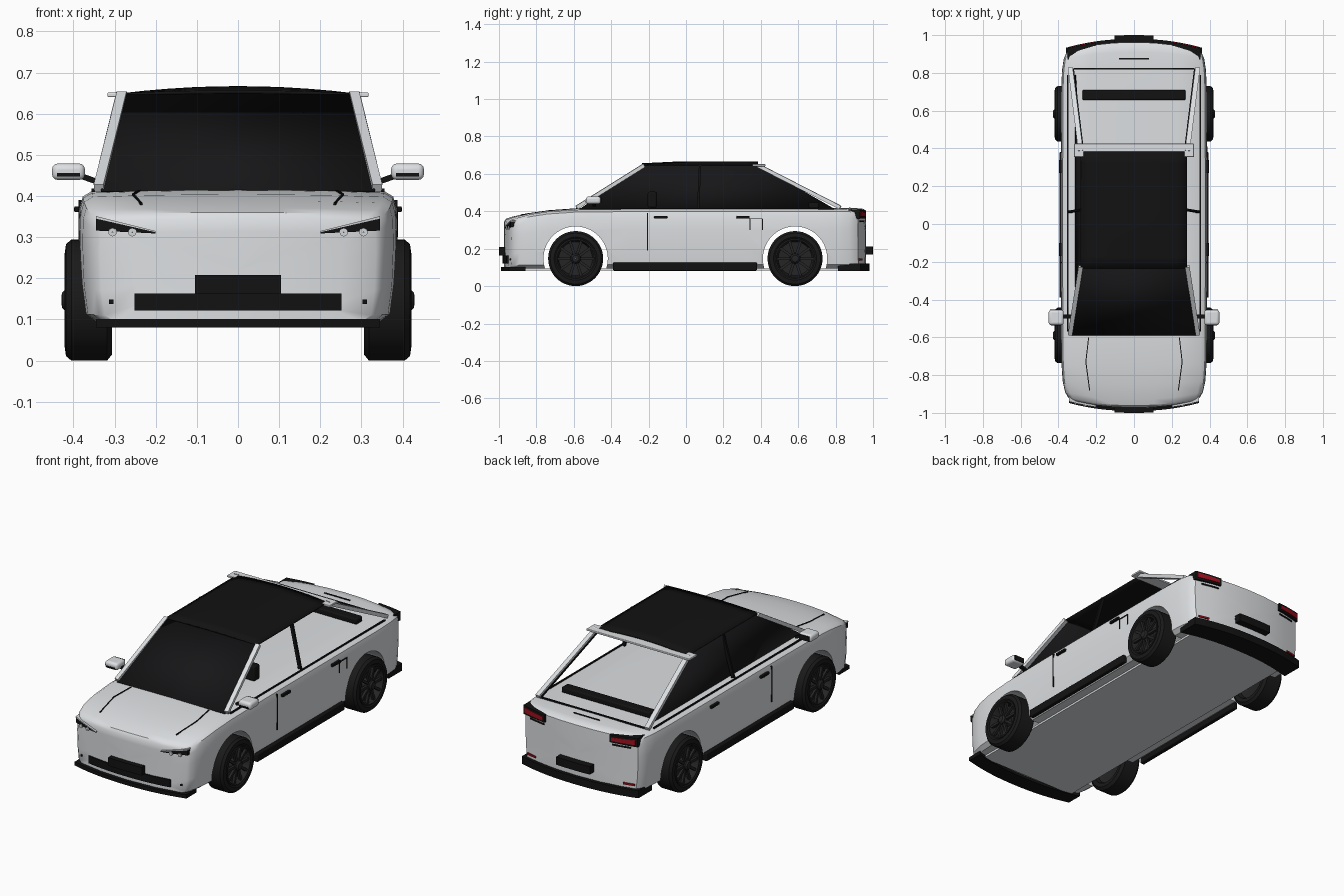
import bpy, bmesh, math
from mathutils import Vector, Matrix

if "Cube" in bpy.data.objects:
    bpy.data.objects.remove(bpy.data.objects["Cube"])


def material(name, c):
    m = bpy.data.materials.new(name)
    m.diffuse_color = (*c, 1)
    m.use_nodes = True
    m.node_tree.nodes["Principled BSDF"].inputs["Base Color"].default_value = m.diffuse_color
    return m


WHITE = material("body_white", (0.72, 0.74, 0.76))
BLACK = material("trim_black", (0.006, 0.006, 0.006))
GLASS = material("dark_glass", (0.008, 0.008, 0.009))
TYRE = material("tyre_black", (0.010, 0.010, 0.010))
RIM = material("rim_dark", (0.018, 0.018, 0.019))
RED = material("lamp_red", (0.35, 0.005, 0.012))
LAMP = material("lamp_clear", (0.65, 0.67, 0.69))


def mesh(name, verts, faces, mat):
    me = bpy.data.meshes.new(name)
    me.from_pydata([tuple(v) for v in verts], [], faces)
    bm = bmesh.new()
    bm.from_mesh(me)
    bmesh.ops.recalc_face_normals(bm, faces=bm.faces)
    bm.to_mesh(me)
    bm.free()
    me.materials.append(mat)
    ob = bpy.data.objects.new(name, me)
    bpy.context.collection.objects.link(ob)
    return ob


def box(name, c, s, mat, bevel=0):
    v = [(c[0] + i * s[0] / 2, c[1] + j * s[1] / 2, c[2] + k * s[2] / 2)
         for i in (-1, 1) for j in (-1, 1) for k in (-1, 1)]
    f = [(0, 1, 3, 2), (4, 6, 7, 5), (0, 4, 5, 1), (2, 3, 7, 6), (0, 2, 6, 4), (1, 5, 7, 3)]
    ob = mesh(name, v, f, mat)
    if bevel:
        b = ob.modifiers.new("bevel", 'BEVEL')
        b.width, b.segments = bevel, 3
    return ob


def revolve(name, profile, centre, mat, n=48):
    """Lathe an (x, radius) profile round the x axis."""
    v, f, m = [], [], len(profile)
    for i in range(n):
        a = 2 * math.pi * i / n
        v += [(centre[0] + x, centre[1] + r * math.cos(a), centre[2] + r * math.sin(a)) for x, r in profile]
    for i in range(n):
        j = (i + 1) % n
        f += [(i * m + k, i * m + k + 1, j * m + k + 1, j * m + k) for k in range(m - 1)]
    return mesh(name, v, f, mat)


def bar(name, p0, p1, w, h, mat):
    """Square bar between two points."""
    p0, p1 = Vector(p0), Vector(p1)
    d = (p1 - p0).normalized()
    up = Vector((0, 0, 1)) if abs(d.z) < 0.9 else Vector((0, 1, 0))
    a = d.cross(up).normalized()
    b = a.cross(d)
    v = [p + a * i * w / 2 + b * j * h / 2 for p in (p0, p1) for i, j in ((-1, -1), (1, -1), (1, 1), (-1, 1))]
    f = [(0, 1, 2, 3), (4, 7, 6, 5)] + [(i, (i + 1) % 4, 4 + (i + 1) % 4, 4 + i) for i in range(4)]
    return mesh(name, v, f, mat)


FRONT, REAR = -0.972, 0.962


def bend(x, y):
    """Rounds the plan of the nose and tail."""
    f = min(1, max(0, (abs(y) - 0.7) / 0.25)) ** 2
    return y - math.copysign(0.047 * (abs(x) / 0.36) ** 2.2 * f, y)


def strip(name, x0, x1, za, zb, end, out, depth, mat, n=12):
    """Slab following the curved nose (end=-1) or tail (end=1); za, zb are (low, high) at x0 and x1."""
    v, f = [], []
    for i in range(n + 1):
        t = i / n
        x = x0 + (x1 - x0) * t
        y = bend(x, FRONT if end < 0 else REAR) + end * out
        lo, hi = za[0] + (zb[0] - za[0]) * t, za[1] + (zb[1] - za[1]) * t
        v += [(x, y, lo), (x, y, hi), (x, y - end * depth, hi), (x, y - end * depth, lo)]
    for i in range(n):
        f += [(4 * i + k, 4 * i + (k + 1) % 4, 4 * i + 4 + (k + 1) % 4, 4 * i + 4 + k) for k in range(4)]
    f += [(0, 1, 2, 3), (4 * n, 4 * n + 3, 4 * n + 2, 4 * n + 1)]
    return mesh(name, v, f, mat)


# Body shell: lofted stations (y, half width, top), closed by shrinking end rings
ZB = 0.095
half = [(0, 0), (0.5, 0), (0.9, 0), (0.965, 0.06), (0.99, 0.3), (1, 0.65), (0.995, 0.85), (0.975, 0.94),
        (0.92, 0.98), (0.6, 0.993), (0.3, 0.998), (0, 1)]
ring = half + [(-x, z) for x, z in half[-2:0:-1]]
stations = [(FRONT, 0.335, 0.345), (-0.962, 0.35, 0.36), (-0.93, 0.365, 0.371), (-0.85, 0.378, 0.389),
            (-0.74, 0.384, 0.404), (-0.6, 0.386, 0.414), (-0.3, 0.387, 0.418), (0.3, 0.387, 0.418),
            (0.7, 0.386, 0.418), (0.83, 0.381, 0.418), (0.91, 0.372, 0.417), (0.948, 0.36, 0.413),
            (REAR, 0.348, 0.403)]
loft = [(*stations[0], s) for s in (0.01, 0.25, 0.5, 0.75)] + [(*s, 1) for s in stations]
loft += [(*stations[-1], s) for s in (0.75, 0.5, 0.25, 0.01)]
verts, faces, R = [], [], len(ring)
for y, w, zt, s in loft:
    zm, h = (ZB + zt) / 2, zt - ZB
    verts += [(x * w * s, bend(x * w * s, y), zm + (z - 0.5) * h * s) for x, z in ring]
for i in range(len(loft) - 1):
    faces += [(i * R + k, i * R + (k + 1) % R, (i + 1) * R + (k + 1) % R, (i + 1) * R + k) for k in range(R)]
faces += [tuple(range(R)), tuple(range(len(verts) - R, len(verts)))]
body = mesh("body_shell", verts, faces, WHITE)

# Wheel arches cut through the shell
WHEELS = (-0.59, 0.583)
for wy in WHEELS:
    cut = revolve("arch_cutter", [(-0.6, 0.0001), (-0.6, 0.172), (0.6, 0.172), (0.6, 0.0001)], (0, wy, 0.147), WHITE, 64)
    bm = bmesh.new()
    bm.from_mesh(cut.data)
    bmesh.ops.remove_doubles(bm, verts=bm.verts, dist=0.001)
    bm.to_mesh(cut.data)
    bm.free()
    mod = body.modifiers.new("arch", 'BOOLEAN')
    mod.operation, mod.object, mod.solver = 'DIFFERENCE', cut, 'EXACT'
    bpy.context.view_layer.objects.active = body
    bpy.ops.object.modifier_apply(modifier=mod.name)
    bpy.data.objects.remove(cut)
box("floor_plate", (0, 0, 0.089), (0.6, 1.76, 0.011), WHITE)

# Wheels: tyre, rim, spokes and hub
for wy in WHEELS:
    for s in (-1, 1):
        c = (0, wy, 0.147)
        revolve("tyre", [(s * x, r) for x, r in ((0.33, 0.1), (0.308, 0.11), (0.306, 0.132), (0.318, 0.147),
                (0.405, 0.147), (0.418, 0.136), (0.421, 0.115), (0.412, 0.104), (0.375, 0.1))], c, TYRE)
        revolve("rim", [(s * x, r) for x, r in ((0.33, 0.1), (0.34, 0.001), (0.375, 0.001), (0.38, 0.098),
                (0.418, 0.106), (0.42, 0.1), (0.405, 0.094), (0.38, 0.09))], c, RIM)
        revolve("wheel_hub", [(s * x, r) for x, r in ((0.375, 0.03), (0.42, 0.026), (0.428, 0.018), (0.429, 0.001))], c, RIM, 20)
        for k in range(10):
            a = 2 * math.pi * k / 10
            d = Vector((0, math.cos(a), math.sin(a)))
            o = Vector((s * 0.407, wy, 0.147))
            bar("wheel_spoke", o + d * 0.02, o + d * 0.1, 0.014, 0.014, RIM)

# Roof: crowned black panel
v, f, n = [], [], 10
for i in range(n + 1):
    for j in range(n + 1):
        u, t = -1 + 2 * i / n, j / n
        crown = 0.4 + 0.6 * min(1, t * 3)
        v.append((0.281 * u, -0.235 + 0.62 * t, 0.646 + 0.017 * (1 - u * u) * crown))
f = [(i * (n + 1) + j, (i + 1) * (n + 1) + j, (i + 1) * (n + 1) + j + 1, i * (n + 1) + j + 1)
     for i in range(n) for j in range(n)]
roof = mesh("roof_panel", v, f, BLACK)
sol = roof.modifiers.new("thick", 'SOLIDIFY')
sol.thickness, sol.offset = 0.008, 0

# Glass: windscreen and left side window
ws = mesh("windscreen", [(-0.333, -0.59, 0.412), (0.333, -0.59, 0.412), (0.281, -0.23, 0.648), (-0.281, -0.23, 0.648)],
          [(0, 1, 2, 3)], GLASS)
sg = mesh("left_side_glass", [(-0.31, -0.565, 0.415), (-0.31, 0.79, 0.415), (-0.281, 0.39, 0.645), (-0.281, -0.225, 0.645)],
          [(0, 1, 2, 3)], GLASS)
for g in (ws, sg):
    sol = g.modifiers.new("thick", 'SOLIDIFY')
    sol.thickness, sol.offset = 0.004, 0

# Rear roof spoiler, rear window frame and parcel shelf
box("rear_spoiler", (0, 0.39, 0.646), (0.635, 0.07, 0.011), WHITE, 0.003)
box("rear_window_seal", (0, 0.823, 0.42), (0.64, 0.008, 0.008), BLACK)
box("parcel_shelf", (0, 0.683, 0.432), (0.545, 0.055, 0.032), BLACK, 0.008)
box("boot_trim", (0, 0.875, 0.418), (0.16, 0.008, 0.005), BLACK)
box("headrest", (0.21, -0.18, 0.462), (0.07, 0.05, 0.085), BLACK, 0.01)

# Parts on both sides
for s in (-1, 1):
    bar("front_pillar", (s * 0.338, -0.585, 0.42), (s * 0.282, -0.225, 0.645), 0.024, 0.02, WHITE)
    bar("rear_pillar", (s * 0.282, 0.385, 0.645), (s * 0.337, 0.825, 0.42), 0.026, 0.02, WHITE)
    bar("rear_pillar_seal", (s * 0.268, 0.385, 0.64), (s * 0.321, 0.82, 0.418), 0.007, 0.008, BLACK)
    bar("centre_pillar", (s * 0.338, 0.065, 0.415), (s * 0.279, 0.075, 0.645), 0.018, 0.012, BLACK)
    box("belt_trim", (s * 0.352, 0.11, 0.414), (0.008, 1.36, 0.008), BLACK)
    box("side_sill", (s * 0.382, -0.005, 0.104), (0.026, 0.77, 0.044), BLACK, 0.005)
    for y in (-0.135, 0.305):
        box("door_handle", (s * 0.39, y, 0.368), (0.016, 0.07, 0.014), BLACK, 0.003)
    box("door_seam", (s * 0.383, -0.205, 0.29), (0.01, 0.005, 0.2), BLACK)
    # mirror and stalk
    box("wing_mirror", (s * 0.412, -0.495, 0.459), (0.08, 0.08, 0.04), WHITE, 0.014)
    box("mirror_glass", (s * 0.412, -0.454, 0.459), (0.064, 0.004, 0.028), BLACK)
    box("mirror_stripe", (s * 0.412, -0.5355, 0.452), (0.056, 0.004, 0.008), BLACK)
    bar("mirror_stalk", (s * 0.335, -0.49, 0.432), (s * 0.385, -0.49, 0.45), 0.02, 0.014, BLACK)
    # headlamp with two round bulbs and a light upper edge
    strip("headlamp", s * 0.2, s * 0.345, (0.309, 0.312), (0.316, 0.345), -1, 0.008, 0.05, BLACK)
    strip("headlamp_edge", s * 0.2, s * 0.345, (0.312, 0.315), (0.345, 0.351), -1, 0.01, 0.05, LAMP)
    for x in (0.257, 0.305):
        c = Vector((s * x, bend(x, FRONT) - 0.009, 0.312))
        ob = revolve("headlamp_bulb", [(-0.004, 0.001), (-0.004, 0.01), (0.004, 0.01), (0.004, 0.001)], (0, 0, 0), LAMP, 20)
        ob.data.transform(Matrix.Translation(c) @ Matrix.Rotation(math.pi / 2, 4, 'Z'))
    strip("fog_sensor", s * 0.303, s * 0.313, (0.138, 0.148), (0.138, 0.148), -1, 0.004, 0.02, BLACK, 2)
    # bonnet seams
    bar("bonnet_seam", (s * 0.24, -0.6, 0.412), (s * 0.255, -0.73, 0.403), 0.005, 0.006, BLACK)
    bar("bonnet_seam", (s * 0.255, -0.73, 0.403), (s * 0.235, -0.88, 0.381), 0.005, 0.006, BLACK)
    # tail lamp, lower trim and reflector
    strip("tail_lamp_housing", s * 0.2, s * 0.352, (0.362, 0.404), (0.36, 0.41), 1, 0.012, 0.06, BLACK)
    strip("tail_lamp_lens", s * 0.212, s * 0.342, (0.372, 0.392), (0.372, 0.4), 1, 0.016, 0.02, RED)
    strip("tail_trim", s * 0.21, s * 0.31, (0.342, 0.35), (0.342, 0.35), 1, 0.004, 0.02, BLACK)
    strip("rear_reflector", s * 0.27, s * 0.33, (0.138, 0.148), (0.138, 0.148), 1, 0.006, 0.03, RED)

# Fuel flap outline on the right side
for y in (0.342, 0.408):
    box("fuel_flap_seam", (0.386, y, 0.33), (0.006, 0.005, 0.06), BLACK)
box("fuel_flap_seam", (0.386, 0.375, 0.36), (0.006, 0.07, 0.005), BLACK)

# Bumpers, lower grille and number plates
strip("front_bumper", -0.345, 0.345, (0.08, 0.101), (0.08, 0.101), -1, 0.018, 0.09, BLACK, 24)
strip("rear_bumper", -0.36, 0.36, (0.08, 0.122), (0.08, 0.122), 1, 0.018, 0.12, BLACK, 24)
strip("lower_grille", -0.252, 0.252, (0.122, 0.163), (0.122, 0.163), -1, 0.008, 0.04, BLACK, 24)
strip("front_plate", -0.104, 0.104, (0.163, 0.208), (0.163, 0.208), -1, 0.028, 0.03, BLACK)
strip("rear_plate", -0.104, 0.104, (0.168, 0.212), (0.168, 0.212), 1, 0.038, 0.04, BLACK)

# Smooth shading with sharp creases
bpy.ops.object.select_all(action='SELECT')
bpy.context.view_layer.objects.active = body
bpy.ops.object.shade_smooth_by_angle(angle=math.radians(35))
